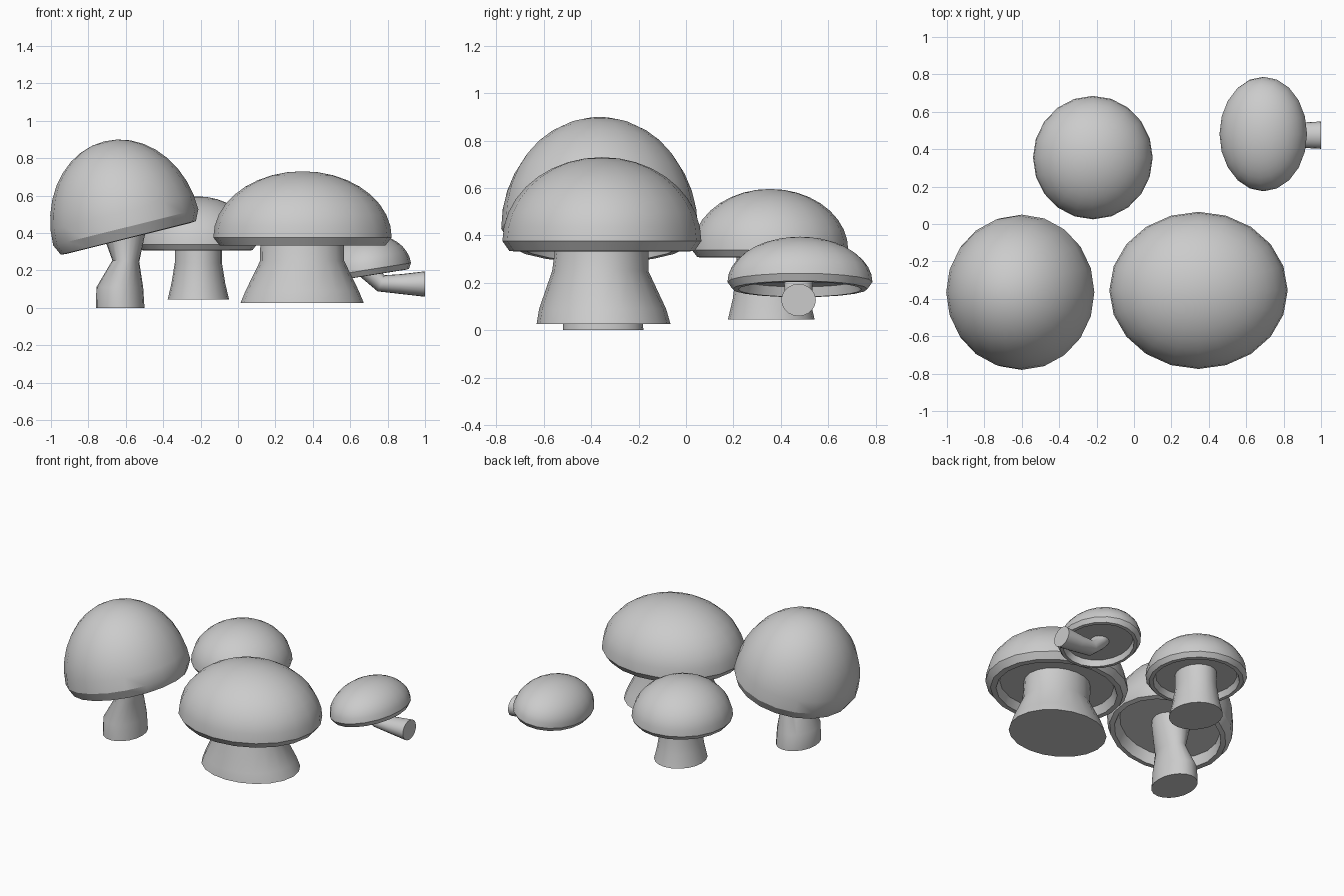
import bpy, bmesh, math
from mathutils import Matrix, Vector

if "Cube" in bpy.data.objects:
    bpy.data.objects.remove(bpy.data.objects["Cube"])

SIDES = 20


def loft(name, rings, start_point=None):
    """Skin a list of vertex rings; close the ends with a fan point or flat face."""
    bm = bmesh.new()
    loops = [[bm.verts.new(p) for p in ring] for ring in rings]
    for a, b in zip(loops, loops[1:]):
        for i in range(SIDES):
            j = (i + 1) % SIDES
            bm.faces.new((a[i], a[j], b[j], b[i]))
    if start_point is not None:
        tip = bm.verts.new(start_point)
        for i in range(SIDES):
            bm.faces.new((tip, loops[0][(i + 1) % SIDES], loops[0][i]))
    else:
        bm.faces.new(loops[0])
    bm.faces.new(loops[-1])
    bmesh.ops.recalc_face_normals(bm, faces=bm.faces[:])
    mesh = bpy.data.meshes.new(name)
    bm.to_mesh(mesh)
    bm.free()
    mesh.shade_smooth()
    mesh.set_sharp_from_angle(angle=math.radians(30))
    obj = bpy.data.objects.new(name, mesh)
    bpy.context.collection.objects.link(obj)
    return obj


def circle(cx, cy, cz, rx, ry, tilt=0):
    """Elliptical ring, tilted about the y axis (positive lifts the +x side)."""
    rot = Matrix.Rotation(math.radians(-tilt), 3, 'Y')
    angles = [2 * math.pi * i / SIDES for i in range(SIDES)]
    return [Vector((cx, cy, cz)) + rot @ Vector((rx * math.cos(a), ry * math.sin(a), 0))
            for a in angles]


def cap(name, center, rx, ry, height, lip, tilt=0):
    # dome, chamfered lip, flat rim, then a recessed flat underside
    profile = [(math.sin(t), height * math.cos(t))
               for t in (math.pi / 2 * k / 9 for k in range(1, 10))]
    profile += [(0.93, -lip), (0.85, -lip * 1.05), (0.80, lip * 0.3)]
    up = Matrix.Rotation(math.radians(-tilt), 3, 'Y') @ Vector((0, 0, 1))
    c = Vector(center)
    rings = [circle(*(c + up * z), rx * r, ry * r, tilt) for r, z in profile]
    loft(name, rings, c + up * height)


def stem(name, sections):
    # sections: x, y, z, x radius, y radius, tilt
    loft(name, [circle(*s) for s in sections])


# Tall leaning mushroom
cap("tall_cap", (-0.60, -0.365, 0.43), 0.40, 0.415, 0.474, 0.058, 14)
stem("tall_stem", [
    (-0.63, -0.35, 0.0, 0.13, 0.17, 0),
    (-0.632, -0.35, 0.11, 0.125, 0.165, 0),
    (-0.60, -0.355, 0.25, 0.072, 0.125, -3),
    (-0.605, -0.36, 0.41, 0.118, 0.125, 10),
    (-0.61, -0.36, 0.46, 0.122, 0.13, 14)])

# Wide mushroom
cap("wide_cap", (0.345, -0.355, 0.376), 0.477, 0.42, 0.354, 0.042)
stem("wide_stem", [
    (0.343, -0.348, 0.025, 0.33, 0.283, 0),
    (0.343, -0.352, 0.09, 0.303, 0.268, 0),
    (0.343, -0.362, 0.25, 0.225, 0.203, 0),
    (0.343, -0.352, 0.40, 0.223, 0.193, 0)])

# Rear mushroom
cap("rear_cap", (-0.22, 0.355, 0.338), 0.32, 0.33, 0.258, 0.03)
stem("rear_stem", [
    (-0.212, 0.36, 0.045, 0.164, 0.183, 0),
    (-0.212, 0.36, 0.13, 0.144, 0.163, 0),
    (-0.212, 0.36, 0.24, 0.126, 0.148, 0),
    (-0.212, 0.36, 0.355, 0.126, 0.145, 0)])

# Small mushroom with its stem bent sideways
cap("small_cap", (0.692, 0.481, 0.203), 0.236, 0.306, 0.19, 0.03, 9)
stem("small_stem", [
    (1.0, 0.475, 0.127, 0.068, 0.073, 90),
    (0.87, 0.475, 0.127, 0.053, 0.066, 88),
    (0.765, 0.475, 0.131, 0.047, 0.06, 66),
    (0.70, 0.475, 0.19, 0.05, 0.06, 35),
    (0.675, 0.475, 0.22, 0.055, 0.065, 15)])
